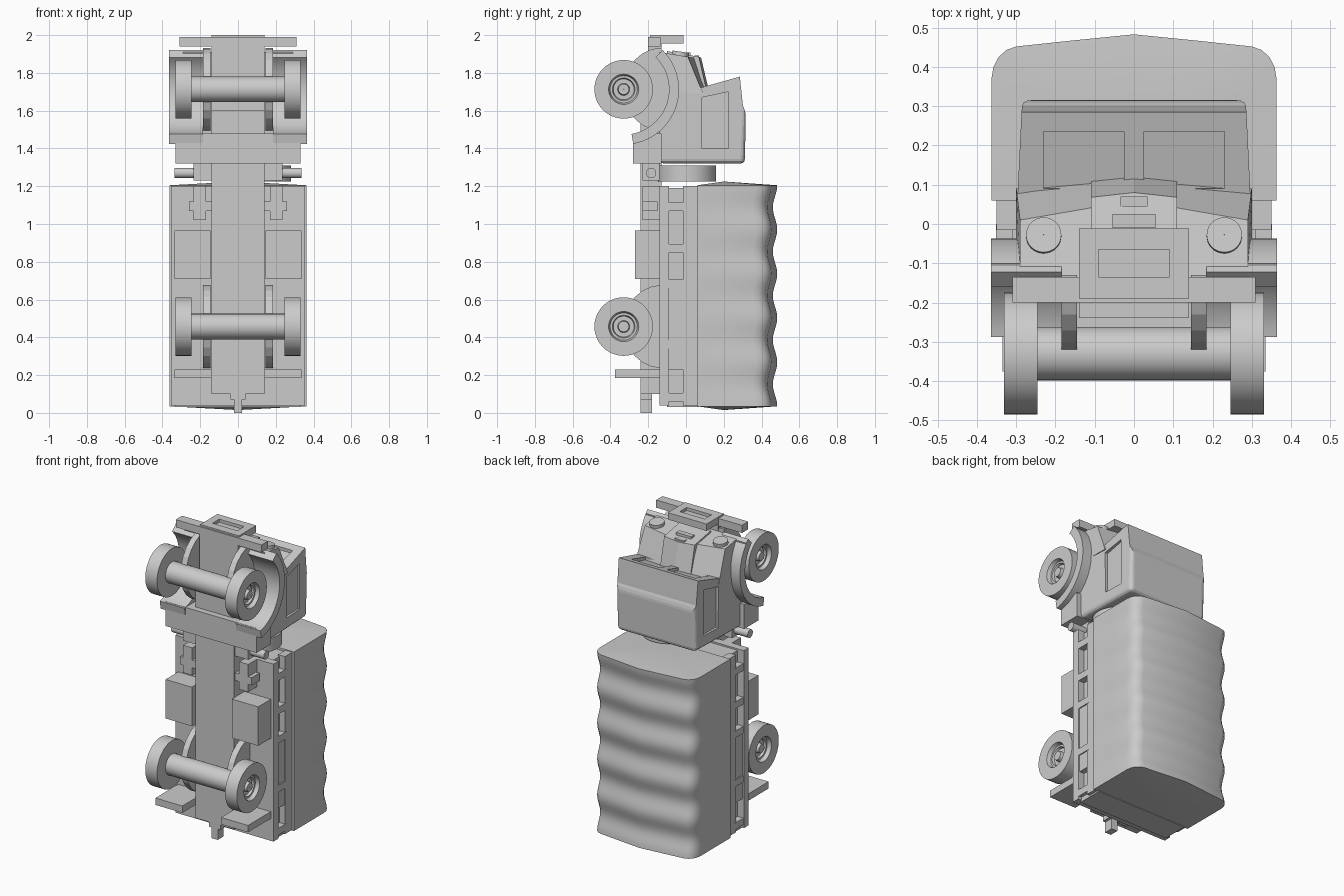
import bpy, bmesh, math
from mathutils import Matrix, Vector

cube = bpy.data.objects.get("Cube")
if cube:
    bpy.data.objects.remove(cube)

GREY = (0.6, 0.6, 0.6, 1)
grey = bpy.data.materials.new("plain grey")
grey.use_nodes = True
grey.diffuse_color = GREY
grey.node_tree.nodes["Principled BSDF"].inputs["Base Color"].default_value = GREY


def finish(name, bm, smooth=False):
    bmesh.ops.recalc_face_normals(bm, faces=bm.faces)
    mesh = bpy.data.meshes.new(name)
    bm.to_mesh(mesh)
    bm.free()
    mesh.materials.append(grey)
    ob = bpy.data.objects.new(name, mesh)
    bpy.context.collection.objects.link(ob)
    if smooth:
        bpy.ops.object.select_all(action='DESELECT')
        ob.select_set(True)
        bpy.context.view_layer.objects.active = ob
        bpy.ops.object.shade_smooth_by_angle(angle=math.radians(35))
    return ob


def loft(name, rings, smooth=False, closed=False):
    """Skin a list of equal rings; cap the ends unless closed."""
    bm = bmesh.new()
    vs = [[bm.verts.new(p) for p in r] for r in rings]
    n = len(vs[0])
    pairs = list(zip(vs, vs[1:])) + ([(vs[-1], vs[0])] if closed else [])
    for a, b in pairs:
        for i in range(n):
            j = (i + 1) % n
            bm.faces.new((a[i], a[j], b[j], b[i]))
    if not closed:
        bm.faces.new(vs[0])
        bm.faces.new(vs[-1])
    return finish(name, bm, smooth)


def prism(name, yz, x0, x1, smooth=False):
    return loft(name, [[(x, y, z) for y, z in yz] for x in (x0, x1)], smooth)


def box(name, x0, x1, y0, y1, z0, z1):
    return prism(name, [(y0, z0), (y1, z0), (y1, z1), (y0, z1)], x0, x1)


def pair(maker, name, shape, x0, x1, **kw):
    """Build a part on both sides."""
    for side, s in (("left", 1), ("right", -1)):
        args = (shape,) if maker is prism else ()
        if maker is box:
            maker(f"{side}_{name}", *sorted((s * x0, s * x1)), *shape)
        else:
            maker(f"{side}_{name}", *args, s * x0, s * x1, **kw)


def lathe(name, profile, centre, axis, steps=40):
    """Spin (distance along axis, radius) points round an axis."""
    turn = Vector((0, 0, 1)).rotation_difference(Vector(axis)).to_matrix()
    c = Vector(centre)
    rings = [[c + turn @ Vector((r * math.cos(a), r * math.sin(a), d)) for d, r in profile]
             for a in (2 * math.pi * i / steps for i in range(steps))]
    return loft(name, rings, True, True)


def rod(name, centre, axis, r, length, steps=32):
    h = length / 2
    return lathe(name, [(-h, 0.001), (-h, r), (h, r), (h, 0.001)], centre, axis, steps)


def cut(ob, cutter):
    cutter.hide_render = True
    mod = ob.modifiers.new("cut", 'BOOLEAN')
    mod.operation = 'DIFFERENCE'
    mod.object = cutter
    mod.solver = 'EXACT'
    bpy.ops.object.select_all(action='DESELECT')
    ob.select_set(True)
    bpy.context.view_layer.objects.active = ob
    bpy.ops.object.modifier_apply(modifier=mod.name)
    bpy.data.objects.remove(cutter)


# Chassis, tow hitch and bumper
box("chassis_beam", -0.14, 0.14, -0.24, -0.13, 0.1, 1.6)
box("chassis_nose", -0.14, 0.14, -0.2, -0.13, 1.6, 1.97)
box("hitch_base", -0.04, 0.04, -0.24, -0.18, 0.07, 0.1)
box("hitch", -0.022, 0.022, -0.24, -0.18, 0, 0.1)
box("front_bumper", -0.31, 0.31, -0.2, -0.135, 1.94, 1.99)
guard = box("bumper_guard", -0.14, 0.14, -0.19, -0.012, 1.955, 2)
cut(guard, box("guard_recess", -0.09, 0.09, -0.135, -0.065, 1.98, 2.1))

# Wheels, axles and springs
AXLE_Y = -0.33
TYRE = [(0, 0.001), (0, 0.155), (0.085, 0.155), (0.085, 0.08), (0.06, 0.072),
        (0.06, 0.06), (0.045, 0.055), (0.045, 0.032), (0.07, 0.028), (0.07, 0.001)]
for place, z in (("front", 1.713), ("rear", 0.457)):
    rod(place + "_axle", (0, AXLE_Y, z), (1, 0, 0), 0.068, 0.5)
    for side, s in (("left", 1), ("right", -1)):
        lathe(f"{place}_{side}_wheel", TYRE, (s * 0.246, AXLE_Y, z), (s, 0, 0), 48)
    arc = [(-0.13 - 0.2 * math.cos(t), z + 0.22 * math.sin(t))
           for t in (math.radians(a) for a in range(-90, 91, 15))]
    pair(prism, place + "_spring", arc, 0.145, 0.185)
lathe("spare_wheel", TYRE, (0.125, 0.005, 1.225), (0, 0, 1), 48)

# Underbody fittings
pair(box, "tool_box", (-0.27, -0.13, 0.71, 0.965), 0.145, 0.335)
pair(box, "rear_flap", (-0.375, -0.13, 0.185, 0.23), 0.14, 0.335)
pair(box, "tank_bracket", (-0.23, -0.14, 1.02, 1.2), 0.17, 0.235)
pair(box, "tank_strap", (-0.23, -0.15, 1.07, 1.12), 0.13, 0.26)
pair(box, "cab_bracket", (-0.23, -0.14, 1.23, 1.35), 0.13, 0.235)
for side, s in (("left", 1), ("right", -1)):
    rod(side + "_side_pipe", (s * 0.28, -0.185, 1.27), (1, 0, 0), 0.027, 0.11, 20)
box("cab_step", -0.33, 0.33, -0.28, -0.13, 1.32, 1.48)

# Cab with sunk windows
cab_side = [(-0.14, 1.32), (0.312, 1.32), (0.316, 1.6), (0.285, 1.78), (0, 1.7), (-0.14, 1.7)]
cab_rings = [[(s * (0.3 - max(0, y - 0.09) * 0.07), y, z) for y, z in cab_side] for s in (-1, 1)]
cab = loft("cab", cab_rings)
bm = bmesh.new()
bm.from_mesh(cab.data)
rounded = [e for e in bm.edges
           if all(v.co.y > 0.3 for v in e.verts) or all(v.co.z < 1.33 for v in e.verts)]
bmesh.ops.bevel(bm, geom=rounded, offset=0.025, segments=3, profile=0.5, affect='EDGES')
bm.to_mesh(cab.data)
bm.free()
screen = [(y, 1.7 + 0.28 * y + d) for y, d in ((0.09, -0.02), (0.235, -0.02), (0.235, 0.1), (0.09, 0.1))]
door = [(0.085, 1.4), (0.225, 1.4), (0.225, 1.7), (0.085, 1.67)]
for s in (-1, 1):
    cut(cab, prism("screen_cutter", screen, s * 0.025, s * 0.23))
    cut(cab, prism("door_cutter", door, s * 0.275, s * 0.4))

# Engine cover: sloping sides, raised centre and headlamps
def cover(name, rear, front):
    return loft(name, [[(x, y, 1.69) for x, y in rear], [(x, y, z) for x, y, z in front]])


hood = cover("hood", [(-0.3, -0.14), (-0.3, 0.09), (0, 0.12), (0.3, 0.09), (0.3, -0.14)],
             [(-0.29, -0.14, 1.91), (-0.29, 0.01, 1.885), (0, 0.06, 1.877),
              (0.29, 0.01, 1.885), (0.29, -0.14, 1.91)])
cover("hood_centre", [(-0.11, -0.1), (-0.11, 0.113), (0, 0.125), (0.11, 0.113), (0.11, -0.1)],
      [(-0.11, -0.1, 1.915), (-0.11, 0.068, 1.885), (0, 0.08, 1.88),
       (0.11, 0.068, 1.885), (0.11, -0.1, 1.915)])
box("front_vent", -0.035, 0.035, 0.045, 0.07, 1.87, 1.892)
box("grille_lip", -0.055, 0.055, -0.01, 0.025, 1.88, 1.908)
for side, s in (("left", 1), ("right", -1)):
    rod(side + "_headlamp", (s * 0.23, -0.03, 1.895), (0, 0.15, 1), 0.045, 0.035)

# Front wheel arches and their fenders
for s in (-1, 1):
    for part in (cab, hood):
        cut(part, rod("arch_cutter", (s * 0.34, AXLE_Y, 1.713), (1, 0, 0), 0.245, 0.31, 48))
angles = [math.radians(a) for a in range(-80, 46, 5)]
arch = [(AXLE_Y + r * math.cos(a), 1.713 + r * math.sin(a))
        for r, run in ((0.293, angles), (0.24, angles[::-1])) for a in run]
pair(prism, "fender", arch, 0.185, 0.364, smooth=True)
pair(box, "fender_lip", (-0.14, -0.1, 1.86, 1.9), 0.17, 0.364)

# Load bed with rails and posts
box("bed_core", -0.31, 0.31, -0.12, 0.07, 0.05, 1.19)
box("bed_floor", -0.355, 0.355, -0.14, -0.09, 0.04, 1.2)
pair(box, "bed_rail", (-0.015, 0.07, 0.04, 1.2), 0.3, 0.35)
pair(box, "bed_arch_panel", (-0.1, -0.01, 0.23, 0.66), 0.3, 0.345)
for i, z in enumerate((0.06, 0.34, 0.66, 0.85, 1.07)):
    pair(box, f"bed_post_{i + 1}", (-0.1, 0, z, z + 0.045), 0.3, 0.352)
box("tail_board", -0.33, 0.33, -0.1, 0.07, 0.03, 0.06)

# Canvas cover sagging between five bays
half = [(0.363, 0.06), (0.363, 0.22), (0.363, 0.37), (0.358, 0.4), (0.345, 0.425),
        (0.325, 0.443), (0.3, 0.452), (0.15, 0.468)]
outline = half + [(0, 0.483)] + [(-x, y) for x, y in half[::-1]]
BAYS, STEPS = 5, 10
rings = []
for k in range(BAYS * STEPS + 1):
    sag = 0.011 * (1 - math.cos(2 * math.pi * k / STEPS))
    z = 0.035 + 1.17 * k / (BAYS * STEPS)
    rings.append([(x * (1 - sag * min(1, max(0, y - 0.06) * 4)),
                   y - sag * max(0, y - 0.06) / 0.4, z) for x, y in outline])
canvas = loft("canvas_cover", rings, False)
bm = bmesh.new()
bm.from_mesh(canvas.data)
# Puff out both end panels to a shallow point
for end in [f for f in bm.faces if len(f.verts) > 4]:
    out = 1 if end.verts[0].co.z > 0.5 else -1
    tip = bmesh.ops.poke(bm, faces=[end])["verts"][0]
    tip.co = (0, 0.2, (1.205 if out > 0 else 0.035) + out * 0.02)
bm.normal_update()
finish("canvas_top", bm, True)
bpy.data.objects.remove(canvas)
